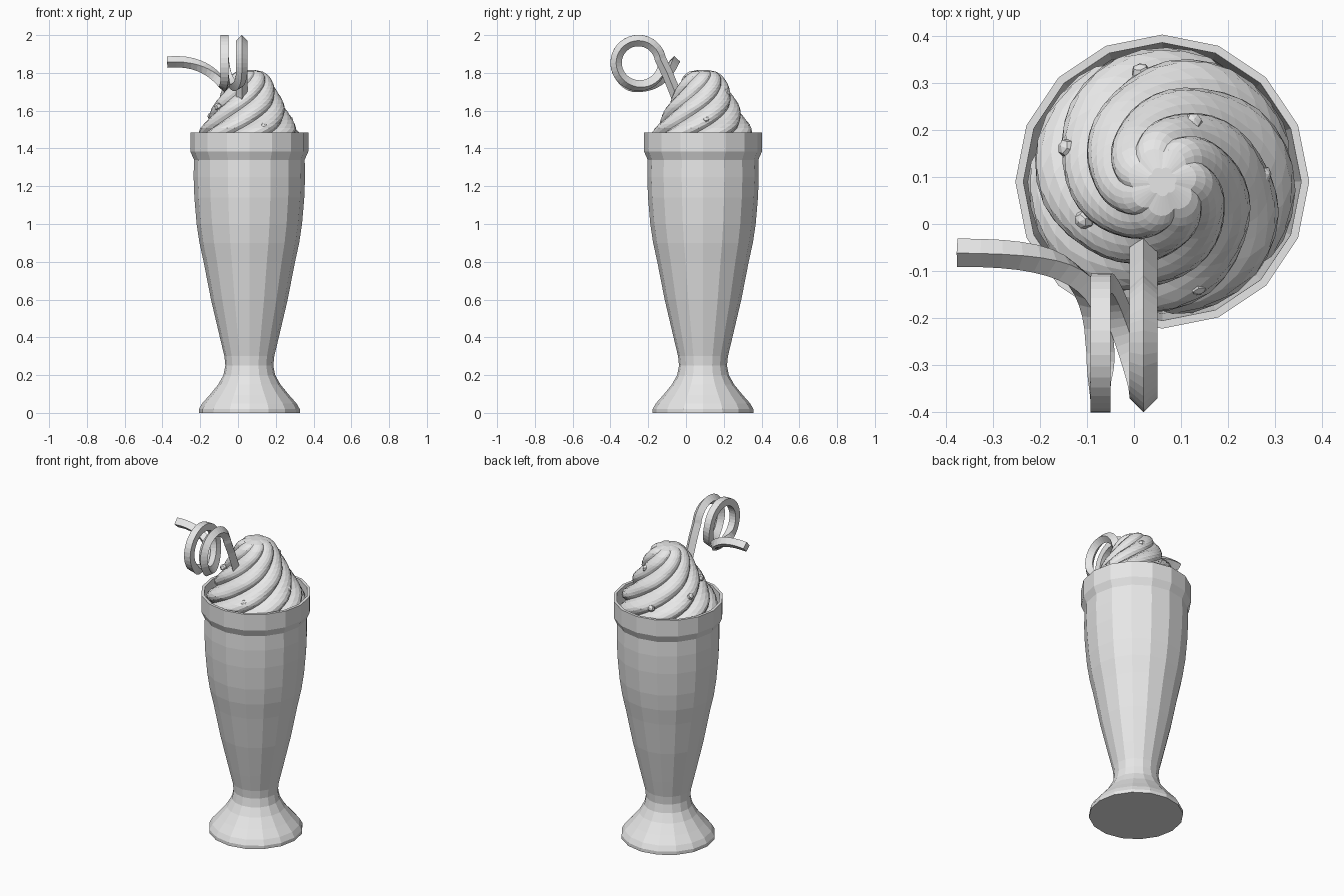
import bpy, bmesh
from math import sin, cos, pi, radians, tau
from mathutils import Vector
from mathutils.geometry import interpolate_bezier

cube = bpy.data.objects.get("Cube")
if cube:
    bpy.data.objects.remove(cube, do_unlink=True)

grey = bpy.data.materials.new("light_grey")
grey.use_nodes = True
grey.diffuse_color = (0.8, 0.8, 0.8, 1)
grey.node_tree.nodes["Principled BSDF"].inputs["Base Color"].default_value = grey.diffuse_color

CENTRE = Vector((0.06, 0.09, 0))


def finish(name, bm):
    bmesh.ops.recalc_face_normals(bm, faces=bm.faces)
    mesh = bpy.data.meshes.new(name)
    bm.to_mesh(mesh)
    bm.free()
    mesh.materials.append(grey)
    obj = bpy.data.objects.new(name, mesh)
    bpy.context.collection.objects.link(obj)
    return obj


def loft(name, rings):
    """Skin a list of closed point rings and cap both ends."""
    bm = bmesh.new()
    loops = [[bm.verts.new(p) for p in ring] for ring in rings]
    for a, b in zip(loops, loops[1:]):
        for i in range(len(a)):
            j = (i + 1) % len(a)
            bm.faces.new((a[i], a[j], b[j], b[i]))
    bm.faces.new(loops[0])
    bm.faces.new(loops[-1])
    return finish(name, bm)


def lerp_profile(profile, z):
    for (r0, z0), (r1, z1) in zip(profile, profile[1:]):
        if z <= z1:
            return r0 + (r1 - r0) * (z - z0) / (z1 - z0)
    return profile[-1][0]


def smooth(a, b, x):
    t = min(max((x - a) / (b - a), 0), 1)
    return t * t * (3 - 2 * t)


# Tall footed glass: outer wall, rim, then the inner wall back down
outer = [(0.267, 0), (0.267, 0.02), (0.25, 0.05), (0.21, 0.095), (0.165, 0.15),
         (0.137, 0.2), (0.127, 0.25), (0.132, 0.3), (0.156, 0.4), (0.203, 0.6),
         (0.242, 0.8), (0.264, 0.9), (0.279, 1.0), (0.291, 1.14), (0.295, 1.25),
         (0.293, 1.34), (0.312, 1.383), (0.312, 1.484)]
inner = [(0.295, 1.484), (0.293, 1.4)] + [(r - 0.015, z) for r, z in reversed(outer[7:15])]
SIDES = 16
loft("glass", [[CENTRE + Vector((r * cos(tau * i / SIDES), r * sin(tau * i / SIDES), z))
                for i in range(SIDES)] for r, z in outer + inner])

# Whipped cream: a tapering star section that twists as it rises
cream = [(0.275, 1.39), (0.272, 1.45), (0.255, 1.5), (0.216, 1.56), (0.189, 1.62),
         (0.15, 1.69), (0.128, 1.74), (0.1, 1.785), (0.075, 1.805), (0.03, 1.815)]
LOBES, STEPS, LEVELS = 7, 6, 22
rings = []
for k in range(LEVELS + 1):
    t = k / LEVELS
    z = 1.39 + 0.425 * (1 - (1 - t) ** 1.25)
    r, twist = lerp_profile(cream, z), 8 * (z - 1.39)
    ring = []
    for i in range(LOBES * STEPS):
        a = tau * i / (LOBES * STEPS)
        bulge = 0.89 + 0.15 * abs(sin(LOBES * a / 2)) ** 0.8
        ring.append(CENTRE + Vector((r * bulge * cos(a + twist), r * bulge * sin(a + twist), z)))
    rings.append(ring)
loft("whipped_cream", rings)

# Sprinkles dotted over the cream
spots = [(0.015, 0.32, 1.516), (0.125, 0.215, 1.695), (-0.14, 0.16, 1.57),
         (0.27, 0.105, 1.55), (-0.105, 0.01, 1.62), (0.135, -0.13, 1.516)]
for n, spot in enumerate(spots):
    bm = bmesh.new()
    bmesh.ops.create_uvsphere(bm, u_segments=6, v_segments=4, radius=0.022)
    out = (Vector(spot) - CENTRE - Vector((0, 0, 1.4))).normalized()
    bm.transform(out.to_track_quat("Z", "Y").to_matrix().to_4x4())
    bmesh.ops.translate(bm, verts=bm.verts, vec=spot)
    finish(f"sprinkle_{n + 1}", bm)

# Curly straw: a straight stem, two coils and a sideways mouthpiece
AXIS_Y, AXIS_Z, COIL = -0.252, 1.853, 0.118
path = [(Vector((0.02, 0.01, 1.5)), 0), (Vector((0.02, -0.055, 1.69)), 0),
        (Vector((0.02, -0.1, 1.8)), 0)]
for deg in range(10, 630, 10):
    a, shift = radians(deg), smooth(200, 380, deg)
    rad = COIL + 0.009 * shift
    path.append((Vector((0.02 - 0.091 * shift, AXIS_Y + rad * cos(a), AXIS_Z + rad * sin(a))),
                 pi / 4 * (shift + smooth(570, 630, deg))))
tail = interpolate_bezier(Vector((-0.073, AXIS_Y, 1.728)), Vector((-0.08, -0.1, 1.73)),
                          Vector((-0.15, -0.06, 1.88)), Vector((-0.375, -0.061, 1.857)), 14)
path += [(p, pi / 2) for p in tail]

rings = []
for i, (p, roll) in enumerate(path):
    before, after = path[max(i - 1, 0)][0], path[min(i + 1, len(path) - 1)][0]
    tangent = (after - before).normalized()
    radial = Vector((0, p.y - AXIS_Y, p.z - AXIS_Z))
    radial = (radial - tangent * radial.dot(tangent)).normalized()
    side = tangent.cross(radial)
    rings.append([p + 0.03 * (radial * cos(roll + q * pi / 2) + side * sin(roll + q * pi / 2))
                  for q in range(4)])
loft("curly_straw", rings)
